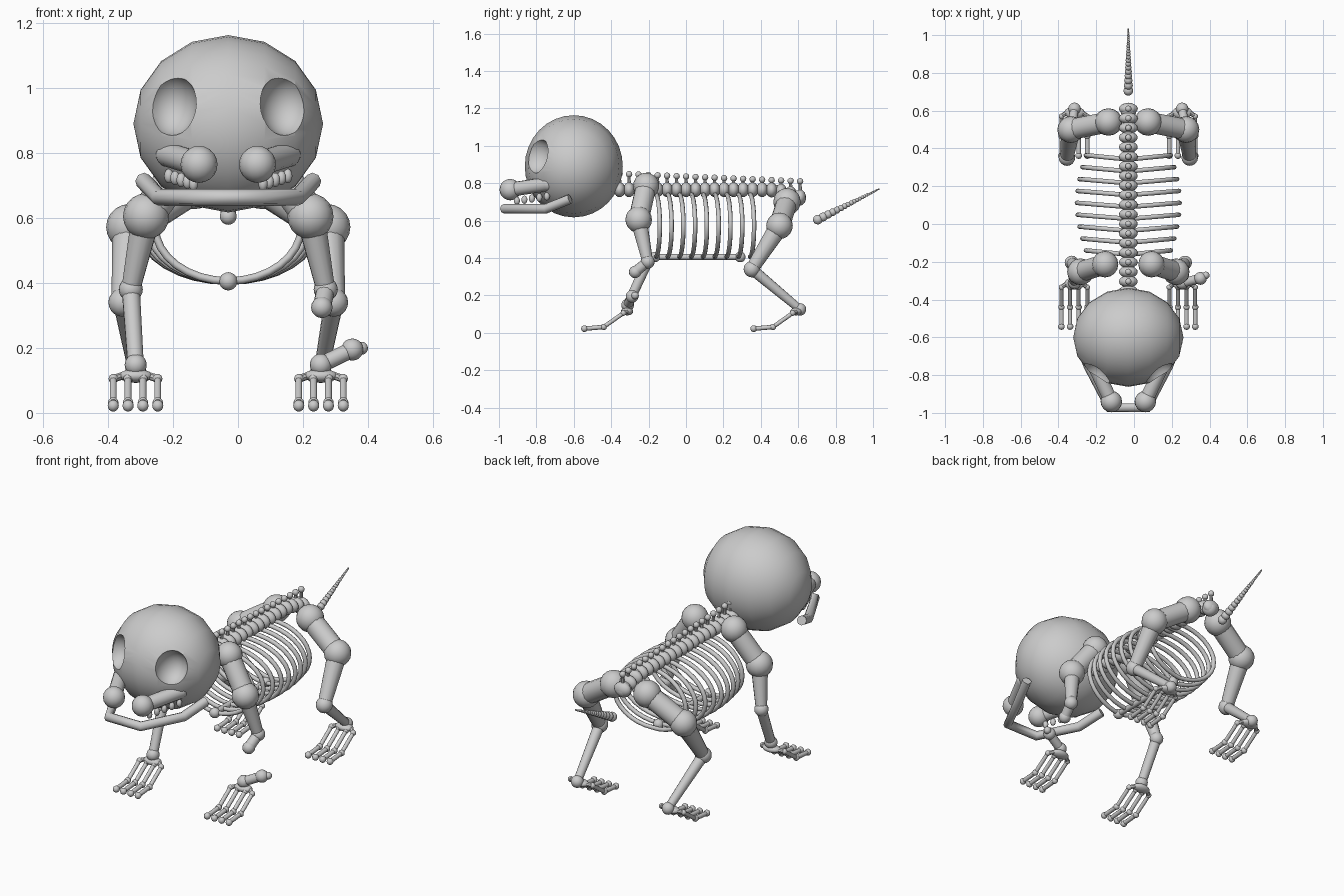
import bpy, bmesh, math
from mathutils import Vector, Matrix

if "Cube" in bpy.data.objects:
    bpy.data.objects.remove(bpy.data.objects["Cube"])

CX = -0.03  # body midline (broken bone on one side shifts the bounds)


def P(x, y, z):
    return Vector((x + CX, y, z))


def ball(bm, c, r, seg=16, rings=10):
    if not isinstance(r, tuple):
        r = (r, r, r)
    m = Matrix.Translation(c) @ Matrix.Diagonal((*r, 1))
    bmesh.ops.create_uvsphere(bm, u_segments=seg, v_segments=rings, radius=1, matrix=m)


def bone(bm, a, b, r1, r2=None, seg=14):
    d = b - a
    m = Matrix.Translation((a + b) / 2) @ d.to_track_quat('Z', 'Y').to_matrix().to_4x4()
    bmesh.ops.create_cone(bm, cap_ends=True, segments=seg, radius1=r1,
                          radius2=r1 if r2 is None else r2, depth=d.length, matrix=m)


def smooth(ob, angle=40):
    bpy.ops.object.select_all(action='DESELECT')
    ob.select_set(True)
    bpy.context.view_layer.objects.active = ob
    bpy.ops.object.shade_smooth_by_angle(angle=math.radians(angle))


def finish(bm, name):
    me = bpy.data.meshes.new(name)
    bm.to_mesh(me)
    bm.free()
    ob = bpy.data.objects.new(name, me)
    bpy.context.collection.objects.link(ob)
    smooth(ob)
    return ob


def tube(name, pts, r, cyclic=False, poly=False):
    cu = bpy.data.curves.new(name, 'CURVE')
    cu.dimensions = '3D'
    cu.bevel_depth = r
    cu.bevel_resolution = 2
    cu.use_fill_caps = True
    sp = cu.splines.new('POLY')
    sp.points.add(len(pts) - 1)
    for p, q in zip(sp.points, pts):
        p.co = (*q, 1)
    sp.use_cyclic_u = cyclic
    sp.use_smooth = True
    ob = bpy.data.objects.new(name, cu)
    bpy.context.collection.objects.link(ob)
    return ob


# skull: sphere with its poles on the sides, eye sockets cut out
bm = bmesh.new()
m = (Matrix.Translation(P(0, -0.60, 0.89)) @ Matrix.Diagonal((0.292, 0.262, 0.273, 1))
     @ Matrix.Rotation(math.pi / 2, 4, 'Y'))
bmesh.ops.create_uvsphere(bm, u_segments=32, v_segments=8, radius=1, matrix=m)
skull = finish(bm, "skull")
bm = bmesh.new()
for s in (-1, 1):
    ball(bm, P(s * 0.178, -0.815, 0.95), (0.082, 0.10, 0.097), 24, 14)
cutter = finish(bm, "socket_cutter")
cutter.hide_render = True
mod = skull.modifiers.new("sockets", 'BOOLEAN')
mod.object = cutter
mod.operation = 'DIFFERENCE'
mod.solver = 'EXACT'
bpy.context.view_layer.objects.active = skull
bpy.ops.object.modifier_apply(modifier=mod.name)
bpy.data.objects.remove(cutter)
smooth(skull, 45)

# muzzle bones, upper teeth
for s, side in ((-1, "left"), (1, "right")):
    a, b = P(s * 0.185, -0.74, 0.795), P(s * 0.09, -0.94, 0.765)
    bm = bmesh.new()
    bone(bm, a, b, 0.038)
    ball(bm, a, 0.038)
    ball(bm, b, 0.057)
    finish(bm, "muzzle_" + side)
    bm = bmesh.new()
    for i in range(5):
        ball(bm, a.lerp(b, i / 5 + 0.02) - Vector((0, 0, 0.065)), (0.015, 0.016, 0.022), 10, 8)
    finish(bm, "teeth_" + side)

# lower jaw
half = [(0.262, -0.62, 0.715), (0.212, -0.75, 0.663), (0.10, -0.972, 0.663)]
jaw = [P(*p) for p in half] + [P(-x, y, z) for x, y, z in reversed(half)]
tube("lower_jaw", jaw, 0.026)

# spine with upright processes
bm = bmesh.new()
for i in range(20):
    y = -0.355 + i * 0.0508
    drop = max(0, (y - 0.42)) ** 2 * 1.1
    c = P(0, y, 0.765 - drop)
    ball(bm, c, (0.05, 0.031, 0.04))
    top = P(0, y, 0.85 - 0.04 * i / 19)
    bone(bm, c, top, 0.01, 0.008, 8)
    ball(bm, top, 0.017, 10, 8)
bone(bm, P(0, -0.36, 0.765), P(0, 0.52, 0.765), 0.024)
ball(bm, P(0, 0.60, 0.72), 0.042)
finish(bm, "spine")

# ribs and breastbone
for i in range(9):
    y = -0.15 + i * 0.063
    w = 0.215 + 0.057 * math.sin(math.pi * (i + 0.5) / 9)
    ring = []
    for k in range(32):
        t = 2 * math.pi * k / 32
        ring.append(P(w * math.sin(t), y - 0.012 + 0.022 * abs(math.sin(t)), 0.573 + 0.167 * math.cos(t)))
    tube("rib_%d" % (i + 1), ring, 0.012, cyclic=True)
bm = bmesh.new()
a, b = P(0, -0.165, 0.405), P(0, 0.29, 0.405)
bone(bm, a, b, 0.016)
ball(bm, a, 0.028)
ball(bm, b, 0.028)
finish(bm, "breastbone")

# tail: shrinking beads
bm = bmesh.new()
y, r = 0.705, 0.026
while r > 0.0045:
    ball(bm, P(0, y, 0.605 + (y - 0.705) * 0.5), r, 12, 8)
    y += r * 0.98 + 0.003
    r *= 0.92
bone(bm, P(0, 0.705, 0.605), P(0, 0.998, 0.75), 0.017, 0.002, 10)
finish(bm, "tail")


def foot(name, s, y):
    # ankle plate plus four jointed toes
    bm = bmesh.new()
    ball(bm, P(s * 0.285, y + 0.02, 0.114), (0.053, 0.033, 0.021))
    for k in range(4):
        x = s * (0.217 + k * 0.0457)
        j = [P(x, y, 0.105), P(x, y - 0.105, 0.031), P(x, y - 0.208, 0.022)]
        bone(bm, P(s * 0.285 + (x - s * 0.285) * 0.6, y + 0.02, 0.114), j[0], 0.012, seg=8)
        bone(bm, j[0], j[1], 0.011, seg=10)
        bone(bm, j[1], j[2], 0.012, seg=10)
        for p, r in zip(j, (0.015, 0.017, 0.018)):
            ball(bm, p, r, 10, 8)
    finish(bm, name)


for s, side in ((-1, "left"), (1, "right")):
    # front leg
    sh, up = P(s * 0.123, -0.213, 0.785), P(s * 0.253, -0.253, 0.605)
    el, wr = P(s * 0.30, -0.205, 0.38), P(s * 0.285, -0.312, 0.148)
    bm = bmesh.new()
    bone(bm, sh, up, 0.055)
    bone(bm, up, el, 0.045, 0.029)
    ball(bm, sh, 0.07)
    ball(bm, up, 0.071)
    ball(bm, el, 0.037)
    ball(bm, wr, 0.034)
    if s < 0:
        bone(bm, el, wr, 0.028, 0.025)
    else:
        # broken shin: a hanging stub above, a leaning stub below
        st = P(0.288, -0.272, 0.325)
        bone(bm, el, st, 0.028)
        ball(bm, st, 0.033)
        e1, e2 = P(0.382, -0.288, 0.195), P(0.41, -0.272, 0.199)
        bone(bm, wr, e1, 0.025)
        ball(bm, e1, 0.034)
        bone(bm, e1, e2, 0.02)
        ball(bm, e2, 0.02)
    finish(bm, "front_leg_" + side)
    foot("front_foot_" + side, s, -0.335)

    # hind leg
    hip, th = P(s * 0.105, 0.54, 0.70), P(s * 0.305, 0.50, 0.572)
    kn, an = P(s * 0.325, 0.352, 0.34), P(s * 0.285, 0.61, 0.125)
    bm = bmesh.new()
    bone(bm, hip, th, 0.056)
    bone(bm, th, kn, 0.052, 0.035)
    bone(bm, kn, an, 0.03, 0.022)
    ball(bm, hip, 0.073)
    ball(bm, th, 0.071)
    ball(bm, kn, 0.044)
    ball(bm, an, 0.033)
    finish(bm, "hind_leg_" + side)
    foot("hind_foot_" + side, s, 0.57)
